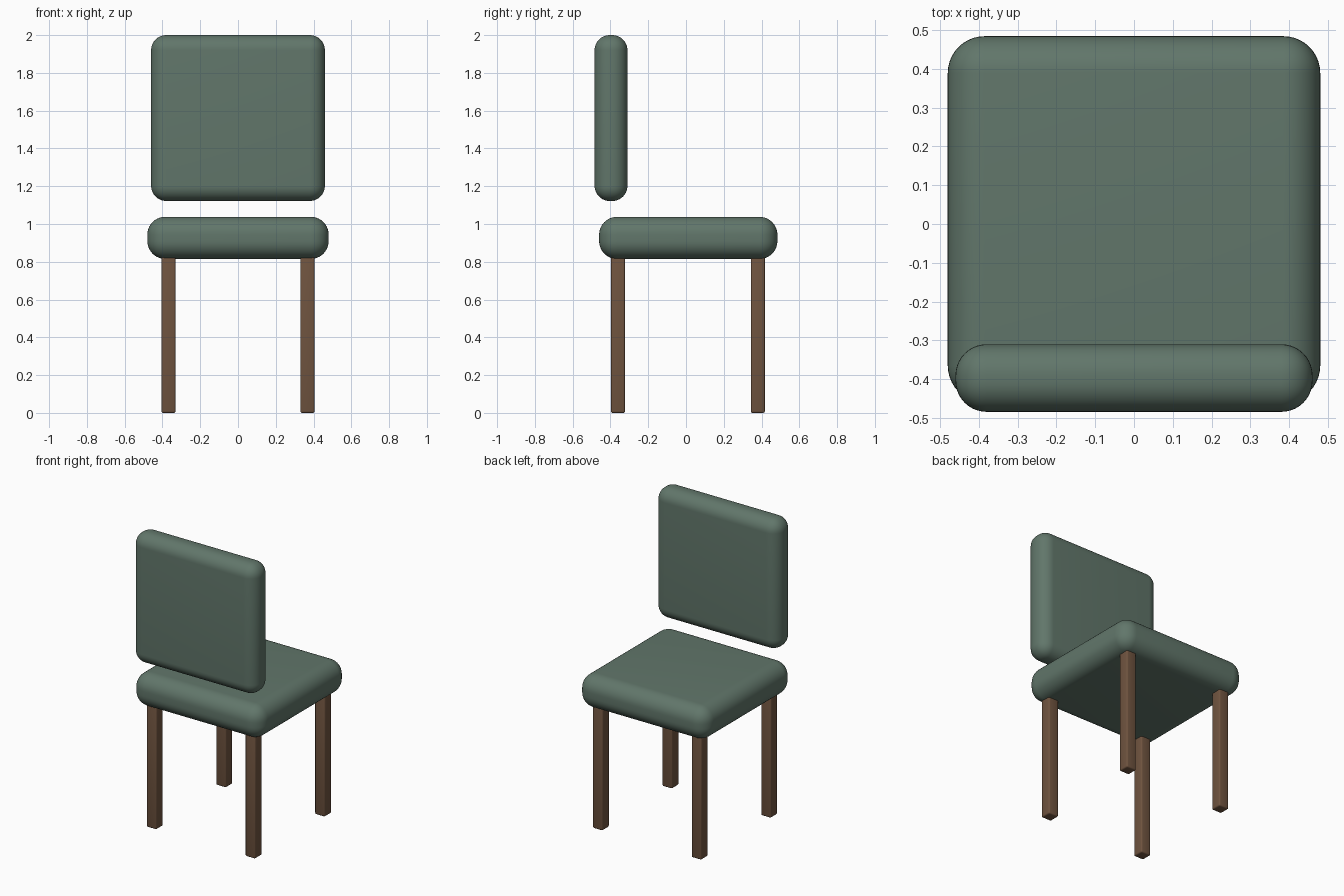
import bpy
import math
from mathutils import Vector

default = bpy.data.objects.get("Cube")
if default:
    bpy.data.objects.remove(default, do_unlink=True)


def make_material(name, rgb):
    mat = bpy.data.materials.new(name)
    mat.use_nodes = True
    colour = (*rgb, 1.0)
    mat.diffuse_color = colour
    mat.node_tree.nodes["Principled BSDF"].inputs["Base Color"].default_value = colour
    return mat


fabric = make_material("sage green fabric", (0.12, 0.182, 0.145))
wood = make_material("brown wood", (0.16, 0.088, 0.05))


def rounded_box(name, low, high, radius, segments, mat):
    """Box between two corners with rounded edges."""
    low, high = Vector(low), Vector(high)
    bpy.ops.mesh.primitive_cube_add(size=1, location=(low + high) / 2)
    obj = bpy.context.object
    obj.name = name
    obj.scale = high - low
    bpy.ops.object.transform_apply(location=False, rotation=False, scale=True)
    bevel = obj.modifiers.new("rounded edges", "BEVEL")
    bevel.width = radius
    bevel.segments = segments
    bevel.limit_method = "NONE"
    bpy.ops.object.modifier_apply(modifier=bevel.name)
    obj.data.materials.append(mat)
    bpy.ops.object.shade_smooth_by_angle(angle=math.radians(35))
    return obj


# Cushions
rounded_box("seat", (-0.48, -0.46, 0.815), (0.48, 0.484, 1.038), 0.095, 10, fabric)
rounded_box("backrest", (-0.46, -0.484, 1.122), (0.46, -0.31, 2.0), 0.08, 10, fabric)

# Legs, reaching slightly into the seat
half = 0.037
for side, x in (("left", 0.368), ("right", -0.368)):
    for end, y in (("rear", -0.36), ("front", 0.38)):
        rounded_box(f"{side}_{end}_leg", (x - half, y - half, 0),
                    (x + half, y + half, 0.85), 0.009, 3, wood)
